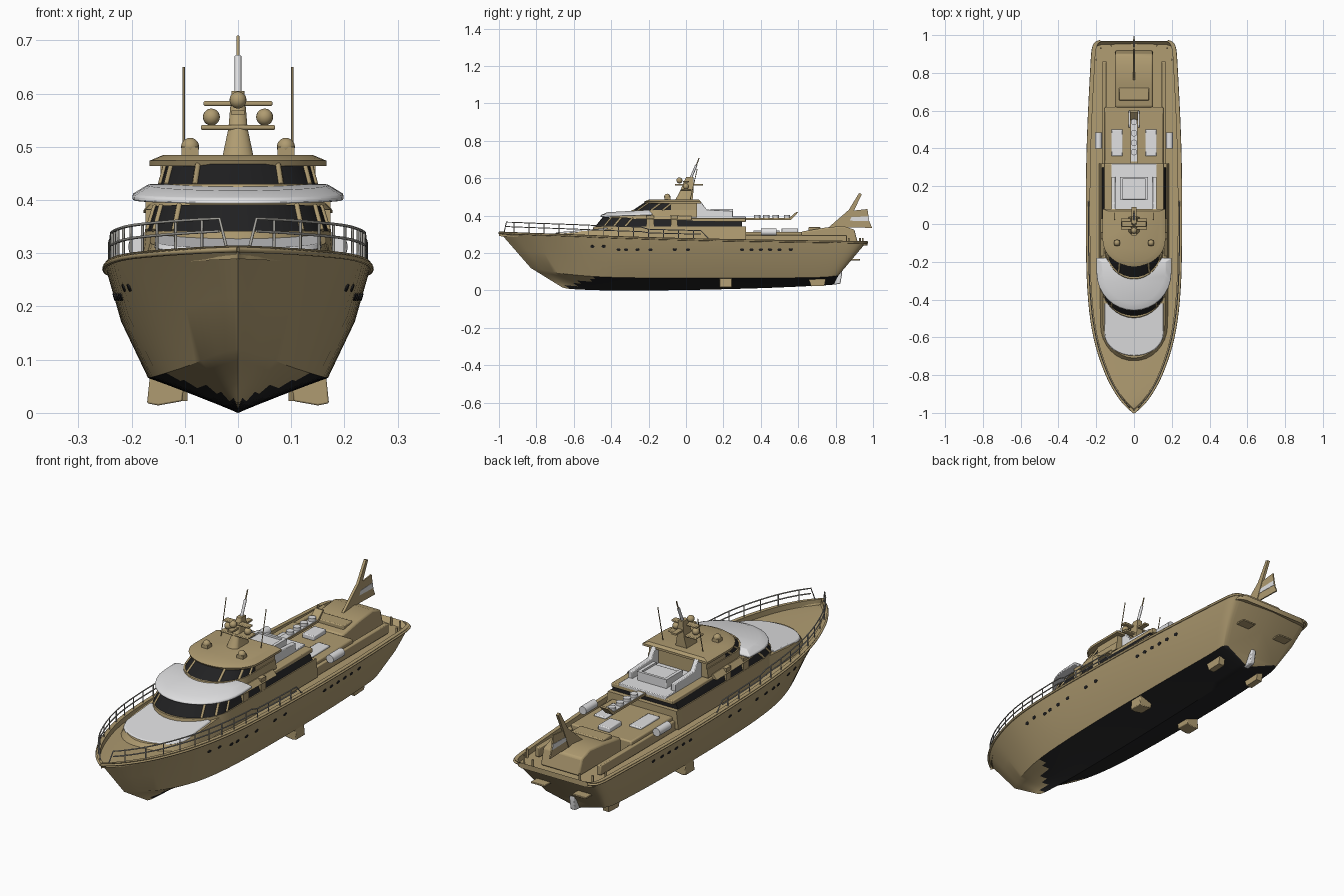
import bpy, bmesh, math
from mathutils import Vector
from mathutils.bvhtree import BVHTree

cube = bpy.data.objects.get("Cube")
if cube:
    bpy.data.objects.remove(cube, do_unlink=True)


def material(name, r, g, b):
    m = bpy.data.materials.new(name)
    m.use_nodes = True
    m.diffuse_color = (r, g, b, 1)
    m.node_tree.nodes["Principled BSDF"].inputs["Base Color"].default_value = (r, g, b, 1)
    return m


TAN = material("tan paint", 0.43, 0.33, 0.165)
WHITE = material("off white", 0.75, 0.75, 0.76)
DARK = material("dark glass and bottom paint", 0.015, 0.015, 0.016)
STEEL = material("rail grey", 0.38, 0.37, 0.34)


def finish(name, bm, mats, bevel=0):
    bmesh.ops.remove_doubles(bm, verts=bm.verts, dist=0.0001)
    bmesh.ops.recalc_face_normals(bm, faces=bm.faces)
    me = bpy.data.meshes.new(name)
    bm.to_mesh(me)
    bm.free()
    for m in mats:
        me.materials.append(m)
    ob = bpy.data.objects.new(name, me)
    bpy.context.collection.objects.link(ob)
    if bevel:
        mod = ob.modifiers.new("soft edges", "BEVEL")
        mod.width, mod.segments = bevel, 2
    bpy.ops.object.select_all(action="DESELECT")
    ob.select_set(True)
    bpy.context.view_layer.objects.active = ob
    bpy.ops.object.shade_smooth_by_angle(angle=math.radians(32))
    return ob


def loft(name, rings, mat, bevel=0):
    """Skin closed rings of 3D points and cap both ends."""
    bm = bmesh.new()
    vs = [[bm.verts.new(p) for p in ring] for ring in rings]
    n = len(vs[0])
    for a, b in zip(vs, vs[1:]):
        for i in range(n):
            bm.faces.new((a[i], a[(i + 1) % n], b[(i + 1) % n], b[i]))
    bm.faces.new(vs[0])
    bm.faces.new(vs[-1])
    return finish(name, bm, [mat], bevel)


def plan(y0, y1, w, nose, z0, z1=None):
    """Round-fronted deck outline, its height running from z0 at the front to z1 aft."""
    z1 = z0 if z1 is None else z1
    half = [(w * math.sin(i * math.pi / 16), y0 + nose * (1 - math.cos(i * math.pi / 16))) for i in range(9)]
    half.append((w, y1))
    full = half + [(-x, y) for x, y in reversed(half[1:])]
    return [(x, y, z0 + (z1 - z0) * (y - y0) / (y1 - y0)) for x, y in full]


def profile(name, pts, x0, x1, mat, bevel=0):
    return loft(name, [[(x, y, z) for y, z in pts] for x in (x0, x1)], mat, bevel)


def box(name, x0, x1, y0, y1, z0, z1, mat, bevel=0):
    return profile(name, [(y0, z0), (y1, z0), (y1, z1), (y0, z1)], x0, x1, mat, bevel)


def pair(fn, name, x0, x1, *args):
    fn("left_" + name, x0, x1, *args)
    fn("right_" + name, -x1, -x0, *args)


def tubes(name, paths, r, mat, sides=2):
    cu = bpy.data.curves.new(name, "CURVE")
    cu.dimensions, cu.bevel_depth, cu.bevel_resolution, cu.use_fill_caps = "3D", r, sides, True
    for path in paths:
        sp = cu.splines.new("POLY")
        sp.points.add(len(path) - 1)
        for p, co in zip(sp.points, path):
            p.co = (*co, 1)
    cu.materials.append(mat)
    ob = bpy.data.objects.new(name, cu)
    bpy.context.collection.objects.link(ob)
    bpy.ops.object.select_all(action="DESELECT")
    ob.select_set(True)
    bpy.context.view_layer.objects.active = ob
    bpy.ops.object.convert(target="MESH")


def ball(name, x, y, z, r, mat):
    bm = bmesh.new()
    bmesh.ops.create_uvsphere(bm, u_segments=16, v_segments=10, radius=r)
    bmesh.ops.translate(bm, verts=bm.verts, vec=(x, y, z))
    finish(name, bm, [mat])


# Hull stations: sheer (y, w, z), chine (y, w, z), keel (y, z)
stations = [
    (-1, 0, .315, -.83, 0, .12, -.66, .015),
    (-.93, .07, .312, -.77, .04, .11, -.62, .008),
    (-.8, .145, .307, -.66, .09, .09, -.53, .003),
    (-.6, .21, .3, -.5, .135, .075, -.42, 0),
    (-.35, .242, .29, -.3, .158, .068, -.27, 0),
    (0, .25, .28, 0, .168, .066, 0, .002),
    (.4, .246, .272, .4, .168, .066, .4, .012),
    (.8, .228, .266, .71, .16, .07, .7, .025),
    (.94, .215, .264, .8, .153, .078, .78, .03),
    (.97, .178, .264, .815, .135, .08, .79, .032)]


def smooth_stations(rows, steps=5):
    out = []
    for i in range(len(rows) - 1):
        p0, p1, p2, p3 = rows[max(i - 1, 0)], rows[i], rows[i + 1], rows[min(i + 2, len(rows) - 1)]
        for k in range(steps):
            t = k / steps
            out.append([b + t / 2 * (c - a + t * (2 * a - 5 * b + 4 * c - d + t * (3 * (b - c) + d - a)))
                        for a, b, c, d in zip(p0, p1, p2, p3)])
    return out + [list(rows[-1])]


dense = smooth_stations(stations)
STRIPS = 5


def section(s):
    ys, ws, zs, yc, wc, zc, yk, zk = s
    flare = max(-.015, min(.01, (ys + .6) * .05)) * ws / .25
    inner = max(ws - .018, 0)
    bottom = [(wc * t, yk + (yc - yk) * t, zk + (zc - zk) * t) for t in (i / STRIPS for i in range(STRIPS + 1))]
    return bottom + [((ws + wc) / 2 + flare, (ys + yc) / 2, (zs + zc) / 2),
                     (ws, ys, zs), (inner, ys, zs), (inner, ys, zs - .025), (0, ys, zs - .018)]


def sheer(y):
    for a, b in zip(dense, dense[1:]):
        if a[0] <= y <= b[0] and b[0] > a[0]:
            t = (y - a[0]) / (b[0] - a[0])
            return a[1] + t * (b[1] - a[1]), a[2] + t * (b[2] - a[2])
    return dense[-1][1], dense[-1][2]


# Hull with cap rail and deck; dark bottom sweeps up from the forefoot to the chine
rows = [section(s) for s in dense]
rows.append([(0, y, z) for x, y, z in rows[-1]])
bm = bmesh.new()
for side in (1, -1):
    grid = [[bm.verts.new((side * x, y, z)) for x, y, z in r] for r in rows]
    for i in range(len(grid) - 1):
        for j in range(len(rows[0]) - 1):
            f = bm.faces.new((grid[i][j], grid[i + 1][j], grid[i + 1][j + 1], grid[i][j + 1]))
            bottom = j < STRIPS and i < len(grid) - 2
            f.material_index = 1 if bottom and f.calc_center_median().y > -.64 + .04 * j else 0
hull = finish("hull", bm, [TAN, DARK])
edge = [(s[1], s[0], s[2] - .008) for s in dense]
tubes("rubbing_strake", [[(k * x, y, z) for x, y, z in edge] for k in (1, -1)], .005, TAN)

# Portholes set on the hull skin
tree = BVHTree.FromPolygons([v.co for v in hull.data.vertices], [p.vertices for p in hull.data.polygons])
for k, label in ((1, "left"), (-1, "right")):
    for y in (-.5, -.44, -.36, -.32, -.26, -.19, -.06, .01, .3, .35, .4, .45, .5, .56):
        z = .235 if y < -.4 else .218
        hit, normal, _, _ = tree.ray_cast(Vector((k, y, z)), Vector((-k, 0, 0)))
        if hit:
            bm = bmesh.new()
            bmesh.ops.create_cone(bm, cap_ends=True, segments=14, radius1=.0075, radius2=.0075, depth=.004)
            turn = Vector((0, 0, 1)).rotation_difference(normal if normal.x * k > 0 else -normal)
            for v in bm.verts:
                v.co = turn.to_matrix() @ v.co + hit
                v.co.y = y + (v.co.y - y) * 1.5
            finish(label + "_porthole", bm, [DARK])

# Foredeck trunk with white sun pad
loft("foredeck_trunk", [plan(-.74, -.3, .18, .2, .265), plan(-.71, -.3, .165, .2, .304, .338)], TAN)
loft("foredeck_pad", [plan(-.7, -.42, .158, .12, .3, .325), plan(-.695, -.42, .153, .12, .31, .334)], WHITE, .002)

# Main deckhouse, window band, roofs and white brow
loft("deckhouse_base", [plan(-.51, .32, .185, .2, .26), plan(-.495, .32, .175, .19, .342)], TAN)
win_low, win_top = plan(-.485, .3, .17, .16, .342), plan(-.445, .3, .156, .16, .392, .372)
loft("deckhouse_windows", [win_low, win_top], DARK)
loft("deckhouse_roof", [plan(-.4, .03, .178, .2, .385, .376), plan(-.4, .03, .158, .2, .405, .398)], TAN)
box("aft_roof", -.158, .158, 0, .32, .366, .386, TAN, .004)
loft("white_brow", [plan(-.46, -.18, .198, .2, .393, .402), plan(-.455, -.18, .198, .2, .403, .412),
                    plan(-.42, -.2, .168, .18, .418, .43)], WHITE, .004)

# Bridge
loft("bridge_base", [plan(-.31, .06, .155, .16, .39), plan(-.29, .06, .15, .16, .43)], TAN)
bridge_low, bridge_top = plan(-.285, -.03, .146, .16, .428), plan(-.225, -.03, .135, .15, .468)
loft("bridge_windows", [bridge_low, bridge_top], DARK)
box("bridge_rear_wall", -.146, .146, -.08, .06, .42, .468, TAN)
loft("bridge_roof", [plan(-.22, .08, .166, .14, .464), plan(-.225, .08, .166, .14, .474),
                     plan(-.2, .07, .14, .13, .485)], TAN)
posts = [(win_low[i], win_top[i]) for i in (4, 6, 8, -4, -6, -8)]
posts += [(bridge_low[i], bridge_top[i]) for i in (3, 6, 8, -3, -6, -8)]
tubes("window_posts", posts, .0055, TAN)
pair(box, "wide_window_post", .14, .174, -.21, -.17, .335, .4, TAN)
pair(box, "side_door_post", .14, .174, -.08, -.045, .335, .4, TAN)

# White upper cockpit
fairing = [(.02, .478), (.08, .474), (.11, .432), (.25, .425), (.25, .38), (.02, .38)]
pair(lambda n, a, b: profile(n, fairing, a, b, WHITE, .003), "cockpit_fairing", .098, .12)
box("cockpit_floor", -.12, .12, .04, .32, .375, .394, WHITE, .003)
box("cockpit_locker", -.075, .075, .13, .25, .385, .425, WHITE, .005)
pair(box, "locker_rim", .06, .075, .13, .25, .42, .434, WHITE)
box("locker_backrest", -.075, .075, .238, .25, .42, .434, WHITE)

# Aft trunk, garage lid, side strips and loungers
box("aft_trunk", -.155, .155, .3, .62, .25, .312, TAN, .006)
lid = [(.58, .25), (.62, .315), (.74, .335), (.84, .345), (.9, .325), (.92, .25)]
profile("garage_lid", lid, -.1, .1, TAN, .008)
box("garage_hatch", -.08, .08, .655, .72, .31, .338, TAN, .004)
pair(box, "side_strip", .145, .168, .3, .86, .25, .295, TAN, .004)
pair(box, "lounger", .06, .12, .36, .5, .305, .32, WHITE, .004)
box("deck_locker", -.03, .03, .51, .6, .31, .332, WHITE, .004)
for k, label in ((1, "left"), (-1, "right")):
    tubes(label + "_life_raft", [[(k * .188, .4, .312), (k * .188, .485, .312)]], .019, WHITE, 4)
    ball(label + "_roof_dome", k * .09, -.1, .5, .017, TAN)
    ball(label + "_radome", k * .05, 0, .556, .016, TAN)
    box(label + "_dome_foot", k * .09 - .016, k * .09 + .016, -.116, -.084, .48, .5, TAN)

# Boom with row of round fittings
profile("boom", [(.32, .376), (.56, .376), (.6, .418), (.59, .42), (.55, .386), (.32, .386)], -.02, .02, TAN)
box("boom_tread", -.017, .017, .33, .55, .385, .388, WHITE)
tubes("boom_fittings", [[(0, y, .385), (0, y, .402)] for y in (.38, .43, .48, .54)], .017, WHITE, 4)

# Mast, radar arms and aerials
loft("mast", [plan(-.06, .035, .03, .02, .478), plan(-.03, .04, .018, .015, .535),
              plan(0, .04, .012, .01, .605)], TAN)
box("radome_arm", -.07, .07, -.03, .03, .532, .541, TAN, .003)
box("radar_bar", -.065, .065, -.015, .015, .577, .586, TAN, .003)
box("fore_aft_arm", -.012, .012, -.06, .09, .56, .568, TAN)
ball("mast_ball", 0, -.035, .588, .016, TAN)
tubes("mast_pole", [[(0, .025, .6), (0, .055, .67)]], .0065, WHITE)
tubes("mast_tip", [[(0, .054, .665), (0, .07, .708)]], .003, TAN)
tubes("aerials", [[(k * .102, .02, .475), (k * .102, .06, .65)] for k in (1, -1)], .002, TAN)

# Stern flag and staff
profile("flag_staff", [(.76, .335), (.86, .335), (.9, .43), (.94, .515), (.925, .52), (.87, .43)], -.006, .006, TAN)
profile("flag", [(.84, .338), (.995, .334), (.98, .37), (.97, .435), (.88, .425)], -.003, .003, TAN)
profile("flag_stripe", [(.868, .373), (.98, .37), (.975, .395), (.875, .392)], -.0045, .0045, WHITE)

# Bow and side rails
paths = []
ys = [-.96 + .04 * i for i in range(27)]
for k in (1, -1):
    def rail(y, h):
        w, z = sheer(y)
        return (k * (w - .009), y, z + h * (1 if y < -.2 else .8))
    paths.append([rail(-.972, 0)] + [rail(y, .052) for y in ys] + [rail(.12, 0)])
    paths.append([rail(y, .028) for y in ys])
    paths += [[rail(y, -.005), rail(y, .052)] for y in ys[1::2]]
tubes("deck_rails", paths, .0028, STEEL, 1)

# Stern posts, platforms, fins and rudder
tubes("stern_posts", [[(k * x, y, .24), (k * x, y, .28)]
                      for k in (1, -1) for x, y in ((.175, .93), (.12, .945), (.2, .87))], .005, TAN)
pair(box, "swim_platform", .07, .14, .78, .93, .16, .168, TAN, .002)
fin_shape = [(.165, .075), (.171, .018), (.15, .014), (.105, .022), (.1, .06)]
for k, label in ((1, "left"), (-1, "right")):
    loft(label + "_stabiliser_fin", [[(k * x, y, z) for x, z in fin_shape] for y in (.18, .245)], TAN, .003)
skeg = [(.65, .075), (.75, .075), (.74, .025), (.67, .022)]
pair(lambda n, a, b: profile(n, skeg, a, b, TAN), "stern_skeg", .095, .125)
profile("rudder", [(.78, .03), (.825, .035), (.835, .09), (.825, .14), (.78, .14)], -.012, .012, WHITE, .004)
